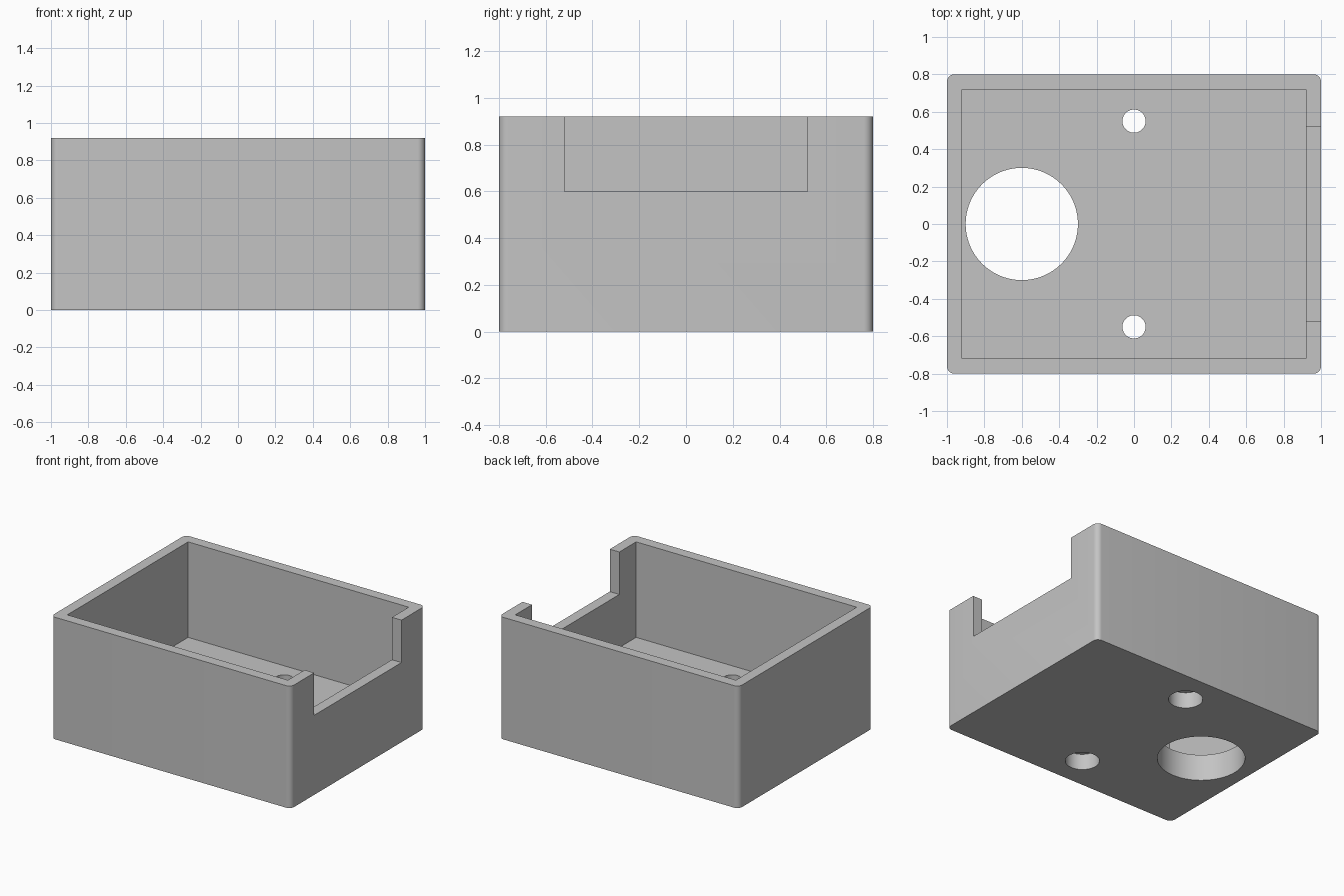
import bpy
import bmesh
from math import cos, sin, pi, radians

cube = bpy.data.objects.get("Cube")
if cube:
    bpy.data.objects.remove(cube, do_unlink=True)

HALF_X, HALF_Y, HEIGHT = 1.0, 0.8, 0.92
WALL, FLOOR, CORNER = 0.08, 0.2, 0.04
OVER = 0.1  # how far cutters reach past the body

grey = bpy.data.materials.new("plain grey")
grey.use_nodes = True
colour = (0.55, 0.55, 0.55, 1)
grey.diffuse_color = colour
grey.node_tree.nodes["Principled BSDF"].inputs["Base Color"].default_value = colour


def prism(name, outline, z0, z1):
    """Extrude a flat outline from z0 up to z1."""
    bm = bmesh.new()
    base = bm.faces.new([bm.verts.new((x, y, z0)) for x, y in outline])
    top = bmesh.ops.extrude_face_region(bm, geom=[base])["geom"]
    verts = [v for v in top if isinstance(v, bmesh.types.BMVert)]
    bmesh.ops.translate(bm, verts=verts, vec=(0, 0, z1 - z0))
    bmesh.ops.recalc_face_normals(bm, faces=bm.faces)
    mesh = bpy.data.meshes.new(name)
    bm.to_mesh(mesh)
    bm.free()
    mesh.materials.append(grey)
    obj = bpy.data.objects.new(name, mesh)
    bpy.context.collection.objects.link(obj)
    return obj


def rectangle(x0, x1, y0, y1):
    return [(x0, y0), (x1, y0), (x1, y1), (x0, y1)]


def circle(x, y, r, n=64):
    return [(x + r * cos(2 * pi * i / n), y + r * sin(2 * pi * i / n)) for i in range(n)]


def rounded_rectangle(hx, hy, r, steps=8):
    points = []
    for quarter, (sx, sy) in enumerate([(1, 1), (-1, 1), (-1, -1), (1, -1)]):
        for i in range(steps + 1):
            a = (quarter + i / steps) * pi / 2
            points.append((sx * (hx - r) + r * cos(a), sy * (hy - r) + r * sin(a)))
    return points


# Outer body with rounded upright corners
body = prism("open_box", rounded_rectangle(HALF_X, HALF_Y, CORNER), 0, HEIGHT)

# Inner cavity, side notch and large floor opening
ix, iy = HALF_X - WALL, HALF_Y - WALL
cutters = [
    prism("cavity_cutter", rectangle(-ix, ix, -iy, iy), FLOOR, HEIGHT + OVER),
    prism("notch_cutter", rectangle(ix - OVER, HALF_X + OVER, -0.52, 0.52), 0.6, HEIGHT + OVER),
    prism("opening_cutter", circle(-0.6, 0, 0.3, 96), -OVER, FLOOR + OVER),
]

# Screw holes, each with a wider recess underneath
for y in (-0.55, 0.55):
    cutters.append(prism("screw_hole_cutter", circle(0, y, 0.062), -OVER, FLOOR + OVER))
    cutters.append(prism("screw_recess_cutter", circle(0, y, 0.117), -OVER, 0.12))

bpy.ops.object.select_all(action="DESELECT")
bpy.context.view_layer.objects.active = body
body.select_set(True)
for cutter in cutters:
    cutter.hide_render = True
    cut = body.modifiers.new(cutter.name, "BOOLEAN")
    cut.operation = "DIFFERENCE"
    cut.solver = "EXACT"
    cut.object = cutter
    bpy.ops.object.modifier_apply(modifier=cut.name)
    bpy.data.objects.remove(cutter, do_unlink=True)

bpy.ops.object.shade_smooth_by_angle(angle=radians(30))
